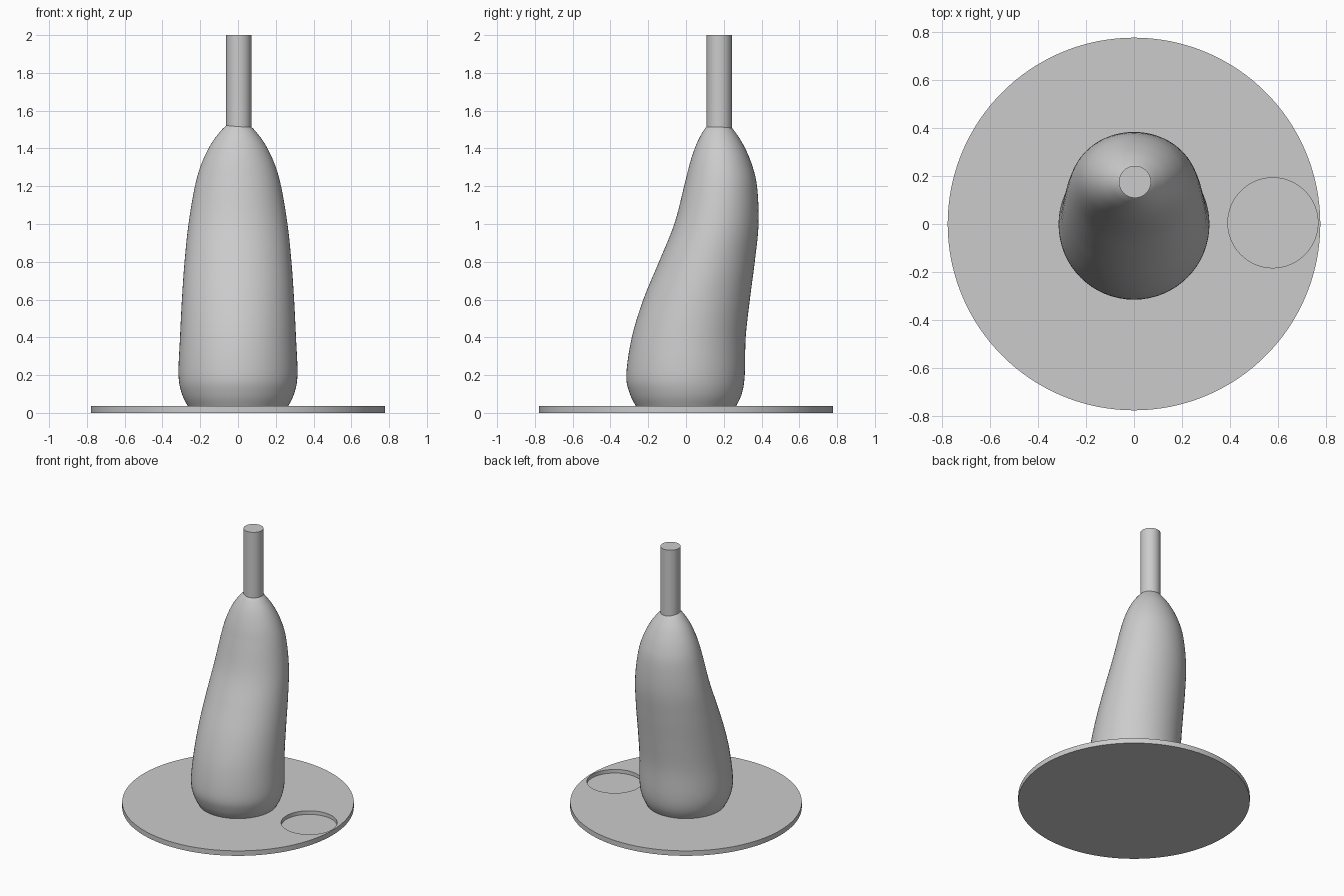
import bpy, bmesh, math

cube = bpy.data.objects.get("Cube")
if cube:
    bpy.data.objects.remove(cube, do_unlink=True)

GREY = (0.6, 0.6, 0.6, 1)
grey = bpy.data.materials.new("plain grey")
grey.use_nodes = True
grey.diffuse_color = GREY
grey.node_tree.nodes["Principled BSDF"].inputs["Base Color"].default_value = GREY


def finish(obj):
    obj.data.materials.clear()
    obj.data.materials.append(grey)
    bpy.ops.object.select_all(action="DESELECT")
    obj.select_set(True)
    bpy.context.view_layer.objects.active = obj
    bpy.ops.object.shade_smooth_by_angle(angle=math.radians(35))


def cylinder(name, radius, x, y, bottom, top, sides):
    bpy.ops.mesh.primitive_cylinder_add(
        vertices=sides, radius=radius, depth=top - bottom,
        location=(x, y, (bottom + top) / 2))
    obj = bpy.context.object
    obj.name = name
    return obj


def smooth_rows(rows, steps):
    """Catmull-Rom interpolation between profile rows."""
    padded = [rows[0]] + rows + [rows[-1]]
    for a, b, c, d in zip(padded, padded[1:], padded[2:], padded[3:]):
        for i in range(steps):
            t = i / steps
            yield [q + t * ((r - p) + t * (2*p - 5*q + 4*r - s
                   + t * (3*q - p - 3*r + s))) / 2
                   for p, q, r, s in zip(a, b, c, d)]
            # each row keeps height, front, back and half width together
    yield rows[-1]


# Round base plate with a shallow circular recess on its left
plate = cylinder("base_plate", 0.778, 0, 0, 0, 0.037, 128)
cutter = cylinder("recess_cutter", 0.188, 0.58, 0.005, 0.01, 0.1, 96)
cut = plate.modifiers.new("recess", "BOOLEAN")
cut.object = cutter
cut.operation = "DIFFERENCE"
cut.solver = "EXACT"
bpy.context.view_layer.objects.active = plate
bpy.ops.object.modifier_apply(modifier=cut.name)
bpy.data.objects.remove(cutter, do_unlink=True)
finish(plate)

# Leaning body lofted from elliptical sections: height, front, back, half width
sections = [
    (0.03, -0.262, 0.262, 0.262),
    (0.10, -0.297, 0.295, 0.297),
    (0.20, -0.316, 0.311, 0.315),
    (0.40, -0.287, 0.316, 0.307),
    (0.60, -0.226, 0.338, 0.297),
    (0.80, -0.143, 0.364, 0.283),
    (1.00, -0.062, 0.384, 0.262),
    (1.20, -0.010, 0.376, 0.228),
    (1.32, 0.020, 0.347, 0.193),
    (1.42, 0.054, 0.303, 0.145),
    (1.49, 0.090, 0.258, 0.094),
    (1.525, 0.117, 0.229, 0.058),
]
SIDES = 64
bm = bmesh.new()
rings = []
for z, front, back, half in smooth_rows(sections, 5):
    ring = []
    for i in range(SIDES):
        angle = math.tau * i / SIDES
        ring.append(bm.verts.new((half * math.cos(angle),
                                  (front + back) / 2 + (back - front) / 2 * math.sin(angle), z)))
    rings.append(ring)
for low, high in zip(rings, rings[1:]):
    for i in range(SIDES):
        j = (i + 1) % SIDES
        bm.faces.new((low[i], low[j], high[j], high[i]))
bm.faces.new(rings[0][::-1])
bm.faces.new(rings[-1])
mesh = bpy.data.meshes.new("body")
bm.to_mesh(mesh)
bm.free()
body = bpy.data.objects.new("body", mesh)
bpy.context.collection.objects.link(body)
finish(body)

# Straight stem rising from the top of the body
finish(cylinder("stem", 0.067, 0.004, 0.176, 1.49, 2, 64))
